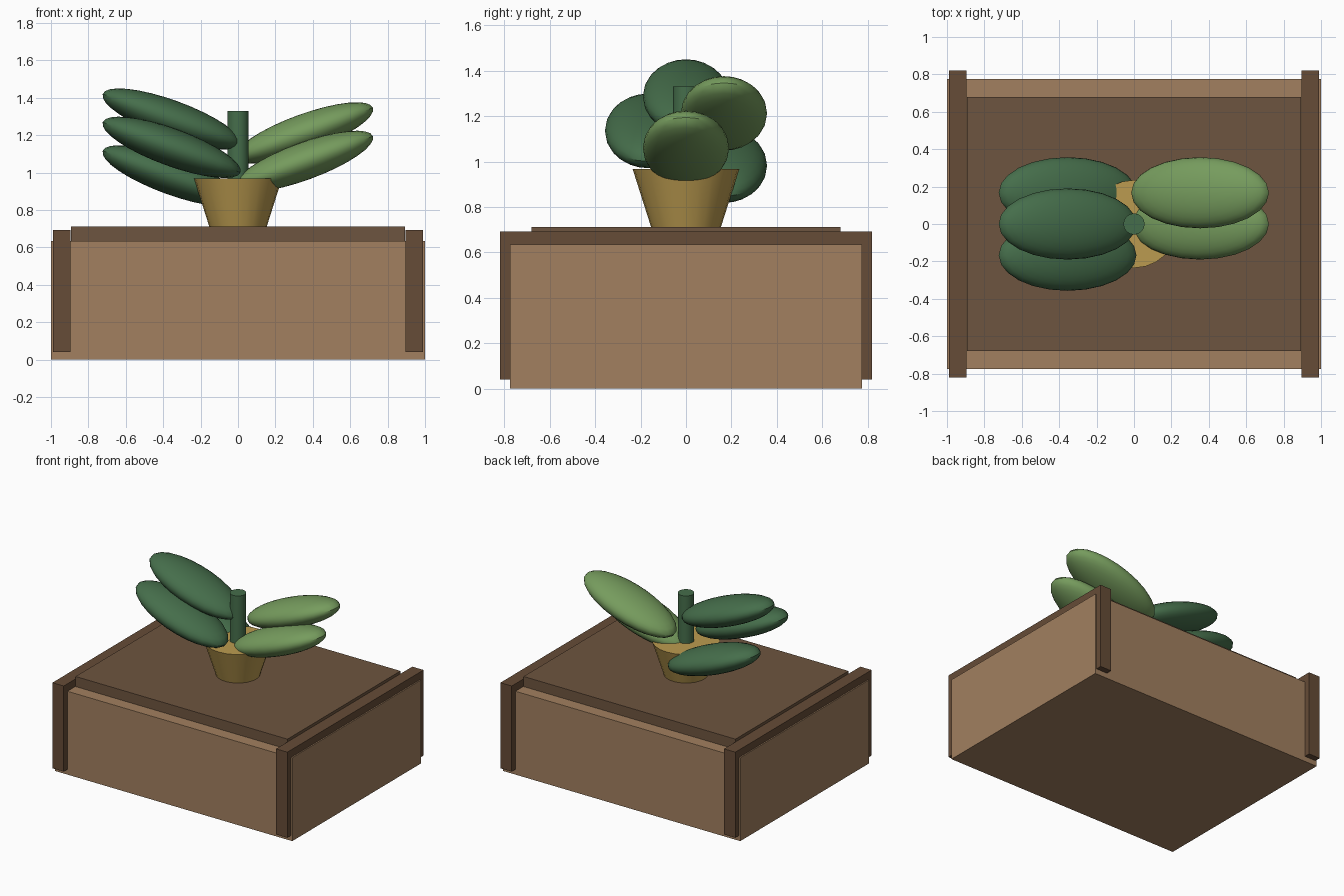
import bpy

if "Cube" in bpy.data.objects:
    bpy.data.objects.remove(bpy.data.objects["Cube"])


def material(name, rgb):
    m = bpy.data.materials.new(name)
    m.diffuse_color = (*rgb, 1)
    m.use_nodes = True
    m.node_tree.nodes["Principled BSDF"].inputs["Base Color"].default_value = m.diffuse_color
    return m


WOOD = material("light_wood", (0.36, 0.215, 0.115))
TRIM = material("dark_wood", (0.133, 0.072, 0.038))
SOIL = material("soil_brown", (0.155, 0.09, 0.05))
CLAY = material("pot_ochre", (0.50, 0.33, 0.08))
DARK = material("dark_green", (0.06, 0.155, 0.07))
LIGHT = material("light_green", (0.18, 0.33, 0.11))


def finish(name, mat, smooth=False):
    ob = bpy.context.object
    ob.name = name
    ob.data.materials.append(mat)
    if smooth:
        bpy.ops.object.shade_smooth_by_angle()
    return ob


def box(name, x, y, z, mat):
    mid = [(a + b) / 2 for a, b in (x, y, z)]
    bpy.ops.mesh.primitive_cube_add(size=1, location=mid)
    bpy.context.object.scale = [b - a for a, b in (x, y, z)]
    bpy.ops.object.transform_apply(location=False, rotation=False, scale=True)
    return finish(name, mat)


def round_part(name, r1, r2, z0, z1, sides, mat):
    bpy.ops.mesh.primitive_cone_add(vertices=sides, radius1=r1, radius2=r2,
                                    depth=z1 - z0, location=(0, 0, (z0 + z1) / 2))
    return finish(name, mat, True)


def leaf(name, x, y, z, tilt, mat):
    bpy.ops.mesh.primitive_uv_sphere_add(segments=24, ring_count=16, radius=1,
                                         location=(x, y, z), rotation=(0, tilt, 0))
    bpy.context.object.scale = (0.392, 0.19, 0.10)
    bpy.ops.object.transform_apply(location=False, rotation=True, scale=True)
    return finish(name, mat, True)


# Wooden planter with end boards and soil
box("planter_box", (-1, 1), (-0.775, 0.775), (0, 0.635), WOOD)
box("left_end_board", (-0.99, -0.895), (-0.82, 0.82), (0.04, 0.692), TRIM)
box("right_end_board", (0.895, 0.99), (-0.82, 0.82), (0.04, 0.692), TRIM)
box("soil", (-0.893, 0.893), (-0.68, 0.68), (0.60, 0.712), SOIL)

# Pot and stem
round_part("pot", 0.15, 0.235, 0.70, 0.967, 24, CLAY)
round_part("stem", 0.057, 0.057, 0.93, 1.33, 16, DARK)

# Leaves: three dark on the left, two light on the right
for i, (y, z) in enumerate([(0.167, 0.982), (-0.167, 1.135), (0, 1.286)]):
    leaf(f"left_leaf_{i + 1}", -0.355, y, z, 0.35, DARK)
for i, (y, z) in enumerate([(0, 1.06), (0.167, 1.212)]):
    leaf(f"right_leaf_{i + 1}", 0.353, y, z, -0.35, LIGHT)
